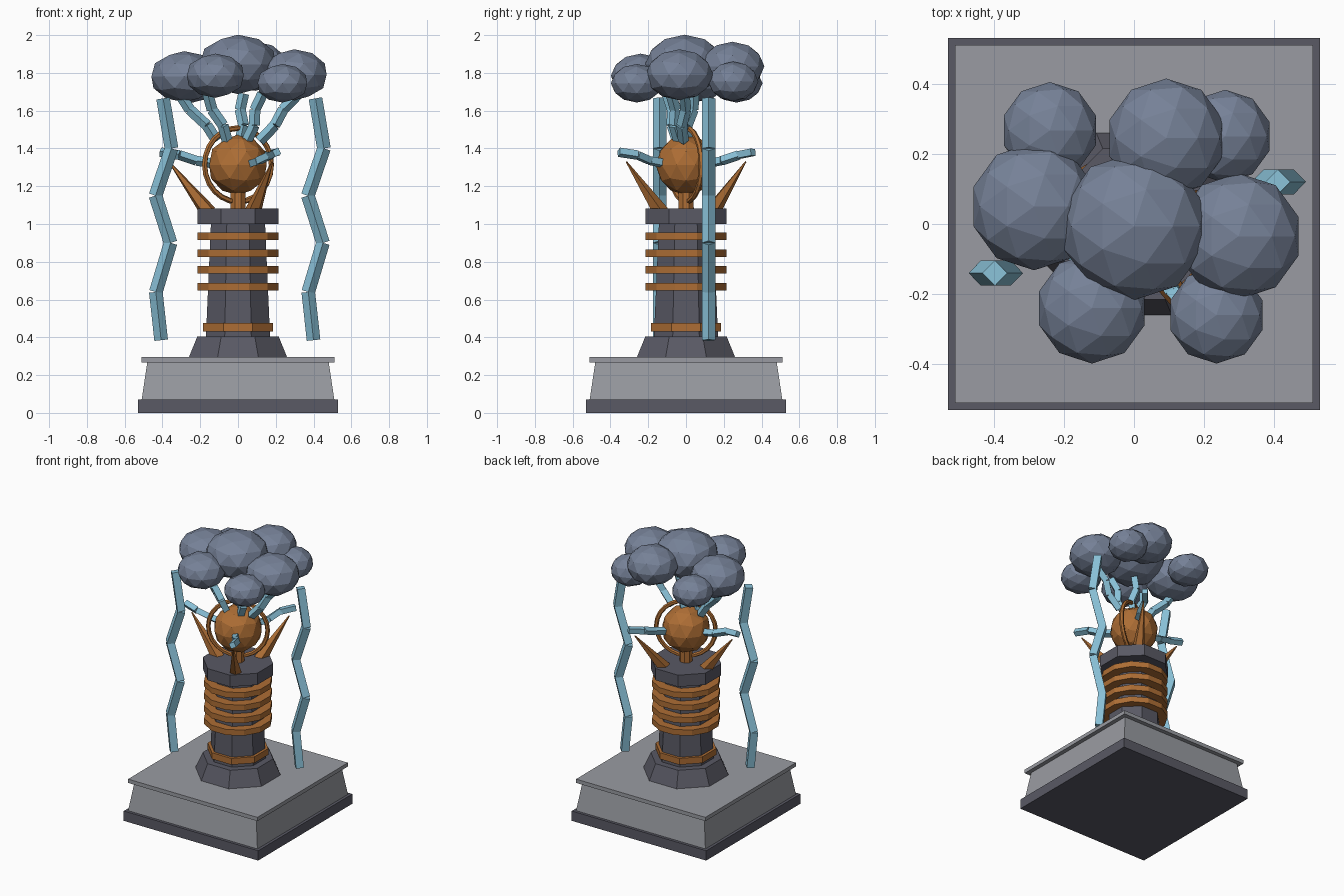
import bpy, bmesh
from math import pi, sin, cos, radians
from mathutils import Vector, Matrix

if "Cube" in bpy.data.objects:
    bpy.data.objects.remove(bpy.data.objects["Cube"])


def material(name, colour):
    m = bpy.data.materials.new(name)
    m.use_nodes = True
    m.diffuse_color = (*colour, 1)
    m.node_tree.nodes["Principled BSDF"].inputs["Base Color"].default_value = (*colour, 1)
    return m


PALE = material("pale stone", (0.32, 0.33, 0.36))
DARK = material("dark stone", (0.10, 0.10, 0.128))
COPPER = material("copper", (0.42, 0.155, 0.035))
BLUE = material("electric blue", (0.25, 0.53, 0.68))
CLOUD = material("storm cloud", (0.18, 0.22, 0.31))


def finish(name, bm, mat):
    mesh = bpy.data.meshes.new(name)
    bm.to_mesh(mesh)
    bm.free()
    mesh.materials.append(mat)
    ob = bpy.data.objects.new(name, mesh)
    bpy.context.collection.objects.link(ob)
    return ob


def prism(name, sides, z0, z1, a0, a1, mat):
    """Upright tapered prism, flat side forward; a0 and a1 are half widths."""
    bm = bmesh.new()
    k = 1 / cos(pi / sides)
    bmesh.ops.create_cone(bm, cap_ends=True, segments=sides, radius1=a0 * k,
                          radius2=a1 * k, depth=z1 - z0,
                          matrix=Matrix.Translation((0, 0, (z0 + z1) / 2))
                          @ Matrix.Rotation(pi / sides, 4, "Z"))
    return finish(name, bm, mat)


def add_rod(bm, a, b, r0, r1, sides=4):
    a, b = Vector(a), Vector(b)
    turn = Vector((0, 0, 1)).rotation_difference(b - a).to_matrix().to_4x4()
    bmesh.ops.create_cone(bm, cap_ends=True, segments=sides, radius1=r0, radius2=r1,
                          depth=(b - a).length,
                          matrix=Matrix.Translation((a + b) / 2) @ turn)


def bolt(name, points, radius):
    """Jagged bolt made of one square rod per segment."""
    bm = bmesh.new()
    for a, b in zip(points, points[1:]):
        add_rod(bm, a, b, radius, radius)
    return finish(name, bm, BLUE)


def ball(name, centre, r, rz, mat):
    bm = bmesh.new()
    bmesh.ops.create_icosphere(bm, subdivisions=2, radius=1,
                               matrix=Matrix.Translation(centre)
                               @ Matrix.Diagonal((r, r, rz, 1)))
    return finish(name, bm, mat)


# Square pedestal
prism("plinth", 4, 0, 0.07, 0.53, 0.53, DARK)
prism("pedestal_block", 4, 0.07, 0.27, 0.51, 0.48, PALE)
prism("pedestal_cap", 4, 0.268, 0.295, 0.51, 0.51, PALE)

# Octagonal column
prism("column_foot", 8, 0.295, 0.405, 0.26, 0.215, DARK)
prism("column_shaft", 8, 0.40, 1.01, 0.17, 0.143, DARK)
prism("column_head", 8, 1.0, 1.083, 0.215, 0.215, DARK)
prism("column_band", 8, 0.43, 0.475, 0.185, 0.185, COPPER)
for i in range(4):
    z = 0.668 + 0.089 * i
    prism(f"coil_ring_{i + 1}", 12, z - 0.02, z + 0.02, 0.215, 0.215, COPPER)

# Copper globe on its post, with the hoop around it
CORE = Vector((0, 0, 1.313))
prism("globe_post", 8, 1.08, 1.2, 0.04, 0.04, COPPER)
ball("globe", CORE, 0.16, 0.16, COPPER)
bpy.ops.mesh.primitive_torus_add(major_segments=24, minor_segments=6, major_radius=0.195,
                                 minor_radius=0.015, location=CORE,
                                 rotation=(pi / 2, 0, radians(25)))
hoop = bpy.context.object
hoop.name = "globe_hoop"
hoop.data.materials.append(COPPER)

# Three prongs, each with a spark reaching from the globe
for i, angle in enumerate((60, 180, 300)):
    def at(r, z, c=cos(radians(angle)), s=sin(radians(angle)), side=0):
        return Vector((r * c - side * s, r * s + side * c, z))
    bm = bmesh.new()
    add_rod(bm, at(0.155, 1.06), at(0.365, 1.33), 0.045, 0.004, 5)
    finish(f"prong_{i + 1}", bm, COPPER)
    bolt(f"prong_spark_{i + 1}",
         [at(0.13, 1.32), at(0.22, 1.335), at(0.31, 1.365, side=0.02), at(0.41, 1.38)], 0.026)

# Sparks fanning from the globe into the clouds
ends = [(-0.31, 0.02), (-0.16, -0.10), (0.03, 0.04), (0.13, -0.08), (0.32, -0.01)]
for i, (x, y) in enumerate(ends):
    base = Vector((0.36 * x, 0.36 * y - 0.01, 1.44))
    tip = Vector((x, y, 1.69))
    mid1 = base.lerp(tip, 0.33) + Vector((0.012, -0.01, 0))
    mid2 = base.lerp(tip, 0.66) + Vector((-0.012, 0.01, 0))
    bolt(f"cloud_spark_{i + 1}", [base, mid1, mid2, tip], 0.029)

# Two tall side bolts
zigzag = [(-0.01, 0.385), (-0.038, 0.64), (0.04, 0.9), (-0.04, 1.15), (0.045, 1.4), (0, 1.665)]
for name, x, y in (("right_bolt", -0.397, -0.14), ("left_bolt", 0.41, 0.12)):
    bolt(name, [(x + dx, y, z) for dx, z in zigzag], 0.036)

# Cloud puffs: x, y, z, radius, half height
puffs = [
    (0, -0.007, 1.845, 0.21, 0.157),
    (-0.285, 0.05, 1.78, 0.182, 0.135),
    (0.298, -0.035, 1.79, 0.18, 0.135),
    (-0.12, -0.24, 1.785, 0.158, 0.117),
    (0.235, -0.26, 1.745, 0.138, 0.102),
    (0.092, 0.245, 1.835, 0.17, 0.13),
    (-0.24, 0.267, 1.745, 0.138, 0.102),
    (0.26, 0.25, 1.755, 0.133, 0.105),
]
for i, (x, y, z, r, rz) in enumerate(puffs):
    ball(f"cloud_puff_{i + 1}", (x, y, z), r, rz, CLOUD)
